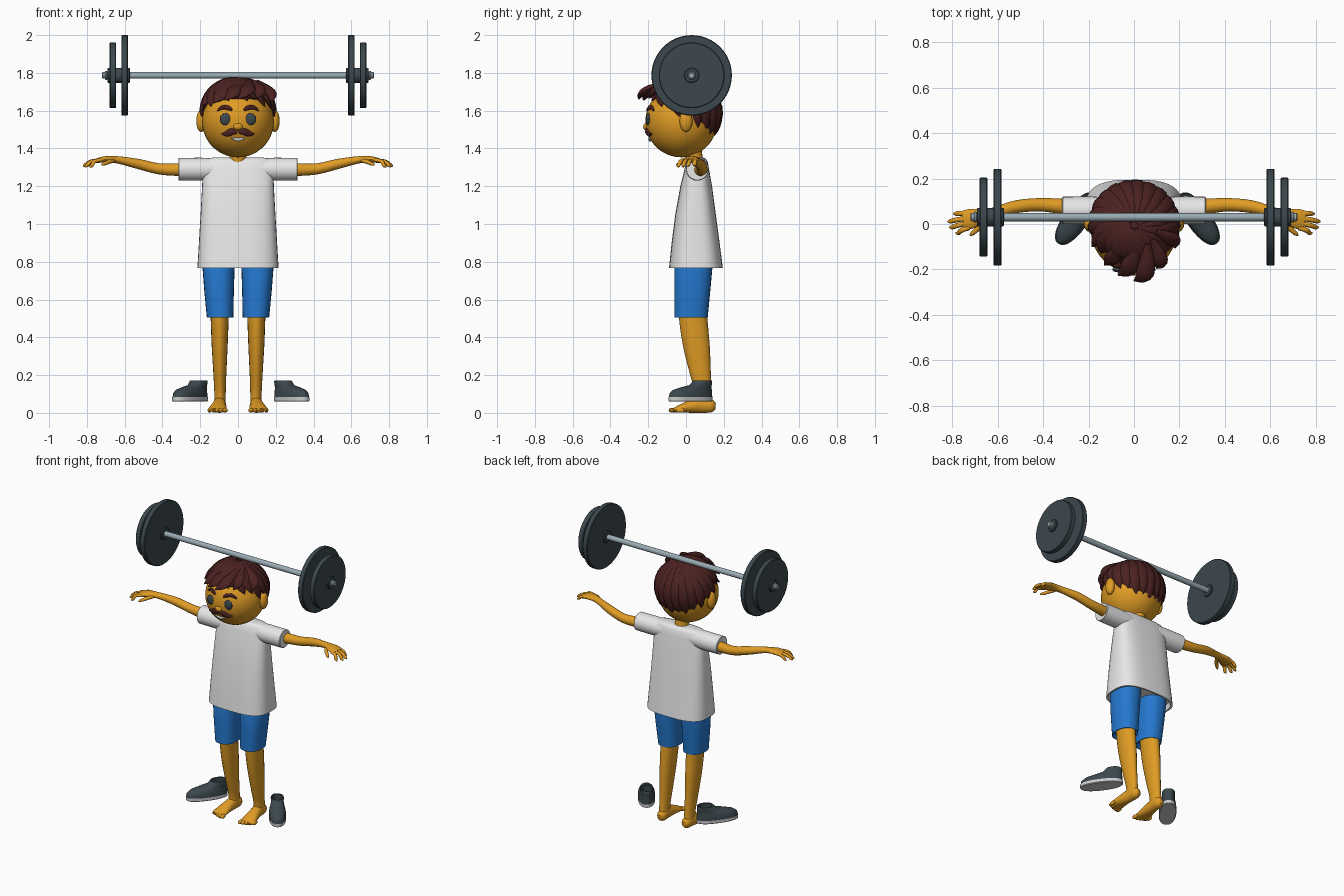
import bpy, bmesh, math
from mathutils import Vector, Matrix

if "Cube" in bpy.data.objects:
    bpy.data.objects.remove(bpy.data.objects["Cube"])


def material(name, r, g, b):
    m = bpy.data.materials.new(name)
    m.diffuse_color = (r, g, b, 1)
    m.use_nodes = True
    m.node_tree.nodes["Principled BSDF"].inputs["Base Color"].default_value = m.diffuse_color
    return m


SKIN = material("skin", 0.74, 0.33, 0.018)
HAIR = material("hair_brown", 0.07, 0.016, 0.015)
WHITE = material("shirt_white", 0.8, 0.8, 0.8)
BLUE = material("shorts_blue", 0.018, 0.19, 0.63)
SLATE = material("dark_slate", 0.045, 0.065, 0.075)
STEEL = material("steel", 0.32, 0.41, 0.45)
GREY = material("sole_grey", 0.6, 0.61, 0.62)


def finish(name, bm, mat, mirror=False, angle=40):
    bmesh.ops.recalc_face_normals(bm, faces=bm.faces)
    me = bpy.data.meshes.new(name)
    bm.to_mesh(me)
    bm.free()
    me.materials.append(mat)
    ob = bpy.data.objects.new(name, me)
    bpy.context.collection.objects.link(ob)
    bpy.ops.object.select_all(action='DESELECT')
    ob.select_set(True)
    bpy.context.view_layer.objects.active = ob
    bpy.ops.object.shade_smooth_by_angle(angle=math.radians(angle))
    if mirror:
        ob.modifiers.new("mirror", 'MIRROR').use_mirror_merge = False
    return ob


def spline(keys, steps):
    """Catmull-Rom through (x, y, z, width, height) stations."""
    out = []
    for i in range(len(keys) - 1):
        p0, p1, p2, p3 = keys[max(i - 1, 0)], keys[i], keys[i + 1], keys[min(i + 2, len(keys) - 1)]
        for k in range(steps):
            t = k / steps
            out.append([0.5 * (2 * b + (c - a) * t + (2 * a - 5 * b + 4 * c - d) * t * t
                               + (3 * b - a - 3 * c + d) * t ** 3) for a, b, c, d in zip(p0, p1, p2, p3)])
    return out + [list(keys[-1])]


def loft(name, keys, mat, n=20, steps=3, up=(0, 0, 1), axis=None, power=2, mirror=False, matrix=None):
    """Skin elliptical sections along a path; axis fixes the section direction."""
    st = spline(keys, steps)
    bm = bmesh.new()
    rings = []
    for i, s in enumerate(st):
        a, b = st[max(i - 1, 0)], st[min(i + 1, len(st) - 1)]
        t = Vector(axis) if axis else (Vector(b[:3]) - Vector(a[:3])).normalized()
        side = t.cross(Vector(up)).normalized()
        nor = side.cross(t)
        ring = []
        for k in range(n):
            c, d = math.cos(2 * math.pi * k / n), math.sin(2 * math.pi * k / n)
            c = math.copysign(abs(c) ** (2 / power), c)
            d = math.copysign(abs(d) ** (2 / power), d)
            ring.append(bm.verts.new(Vector(s[:3]) + side * max(s[3], .001) * c + nor * max(s[4], .001) * d))
        rings.append(ring)
    for r, q in zip(rings, rings[1:]):
        for k in range(n):
            bm.faces.new((r[k], r[(k + 1) % n], q[(k + 1) % n], q[k]))
    bm.faces.new(rings[0])
    bm.faces.new(rings[-1])
    if matrix:
        bm.transform(matrix)
    return finish(name, bm, mat, mirror)


def column(name, rows, mat, **kw):
    """Vertical loft from rows of (z, centre x, half width, front y, back y)."""
    keys = [(x, (f + b) / 2, z, w, (b - f) / 2) for z, x, w, f, b in rows]
    return loft(name, keys, mat, up=(0, 1, 0), axis=(0, 0, 1), **kw)


def ball(name, loc, size, mat, mirror=False, seg=20):
    bm = bmesh.new()
    bmesh.ops.create_uvsphere(bm, u_segments=seg, v_segments=seg // 2 + 2, radius=1)
    bm.transform(Matrix.Translation(loc) @ Matrix.Diagonal((*size, 1)))
    return finish(name, bm, mat, mirror)


def disc_x(name, x0, x1, r, mat, mirror=True, n=48):
    """Bevelled cylinder along x on the barbell axis."""
    e = min(.004, (x1 - x0) / 4)
    keys = [(x, .03, 1.787, q, q) for x, q in ((x0, r - e), (x0 + e, r), (x1 - e, r), (x1, r - e))]
    return loft(name, keys, mat, n=n, steps=1, mirror=mirror)


# Barbell
disc_x("bar", -.72, .72, .018, STEEL, False, 16)
disc_x("large_plate", .583, .618, .213, SLATE)
disc_x("small_plate", .645, .68, .174, SLATE)
disc_x("hub", .572, .692, .04, SLATE, n=24)
disc_x("end_collar", .692, .705, .024, STEEL, n=16)

# Head, ears, neck
HC, HR = Vector((0, -.025, 1.543)), .19
ball("head", HC, (HR, HR, HR), SKIN, seg=40)
ball("ear", (.195, 0, 1.545), (.026, .034, .058), SKIN, True)
column("neck", [(1.28, 0, .06, 0, .1), (1.34, 0, .045, 0, .09), (1.42, 0, .05, -.02, .08)], SKIN)


def face(x, z, out=0.0):
    return HC.y - math.sqrt(HR ** 2 - x ** 2 - (z - HC.z) ** 2) - out


def face_strip(name, pts, mat, mirror=True):
    keys = [(x, face(x, z, .002), z, w, .008) for x, z, w in pts]
    loft(name, keys, mat, n=12, up=(0, 1, 0), mirror=mirror)


# Face details
ball("eye", (.065, face(.065, 1.555) + .003, 1.555), (.031, .013, .032), SLATE, True)
ball("nose", (0, face(0, 1.515), 1.515), (.024, .014, .018), SKIN)
face_strip("eyebrow", [(.033, 1.603, .006), (.05, 1.614, .012), (.078, 1.618, .012), (.11, 1.6, .003)], HAIR)
face_strip("moustache", [(.003, 1.487, .011), (.03, 1.49, .018), (.058, 1.478, .016), (.086, 1.476, .003)], HAIR)
face_strip("mouth", [(-.037, 1.456, .003), (0, 1.446, .01), (.037, 1.456, .003)], GREY, False)

# Hair cap, tucked into the head below the hairline
C, R = Vector((0, -.008, 1.58)), Vector((.193, .188, .19))
bm = bmesh.new()
bmesh.ops.create_uvsphere(bm, u_segments=48, v_segments=32, radius=1)
for v in bm.verts:
    v.co = C + Vector(a * b for a, b in zip(v.co, R))
    y = v.co.y
    line = 1.665 if y < -.1 else 1.665 - .65 * (y + .1) if y < .02 else 1.587 - .9 * (y - .02)
    if v.co.z < max(line, 1.46):
        v.co = HC + (v.co - HC).normalized() * HR * .9
finish("hair_cap", bm, HAIR)


# Swirling locks from the crown to the hairline
def on_hair(azim, polar, k):
    d = Vector((math.sin(polar) * math.sin(azim), -math.sin(polar) * math.cos(azim), math.cos(polar)))
    return C + Vector(a * b * k for a, b in zip(d, R))


for i in range(22):
    az = 2 * math.pi * i / 22
    back = (1 - math.cos(az)) / 2
    end = math.radians(60 + 64 * back + 6 * (i % 2))
    keys = []
    for t, w in ((.05, .01), (.3, .026), (.6, .036), (.85, .026), (1, .002)):
        p = on_hair(az - .55 * (1 - t) * (1.3 - back), end * t, 1.0 + .02 * math.sin(math.pi * t))
        keys.append((*p, w, .003 + .3 * w))
    # sections lie flat against the head
    loft("hair_lock", keys, HAIR, n=8, up=on_hair(az, end * .6, 1) - C)

# Fringe sweeping forward
for x0, x1, tip_y, tip_z, w in ((.10, .00, -.25, 1.662, .04), (.03, -.07, -.225, 1.655, .042),
                                (-.05, -.13, -.18, 1.64, .04), (.13, .10, -.195, 1.665, .035),
                                (-.11, -.185, -.10, 1.63, .035), (.16, .18, -.105, 1.65, .035)):
    mid = ((x0 + x1) / 2, tip_y + .035, tip_z + .045)
    loft("fringe_lock", [(x0 * .6, tip_y * .35, 1.755, .015, .01), (*mid, w, .02),
                         (x1, tip_y, tip_z, .003, .003)], HAIR, n=10, steps=5, up=(0, -.5, 1))

# Shirt with hollow hem and sleeves
column("shirt", [(.80, 0, .195, -.07, .175), (.766, 0, .203, -.08, .185), (.766, 0, .215, -.09, .195),
                 (.9, 0, .207, -.076, .178), (1.05, 0, .198, -.057, .158), (1.2, 0, .19, -.03, .138),
                 (1.29, 0, .186, -.008, .122), (1.33, 0, .18, .002, .115), (1.347, 0, .165, .015, .103),
                 (1.352, 0, .13, .03, .09)], WHITE, n=40, steps=1, power=3)
loft("sleeve", [(x, .06, 1.29, r, r) for x, r in
                ((.1, .058), (.2, .061), (.313, .06), (.316, .057), (.316, .05), (.29, .049))],
     WHITE, n=28, steps=1, mirror=True)

# Shorts, legs
column("shorts_leg", [(.53, .095, .06, -.045, .1), (.505, .095, .066, -.056, .11), (.505, .095, .07, -.061, .115),
                      (.64, .1, .078, -.062, .128), (.77, .103, .085, -.062, .14), (.86, .1, .085, -.04, .14)],
       BLUE, n=28, steps=1, power=2.3, mirror=True)
column("leg", [(.56, .097, .05, -.04, .11), (.48, .097, .047, -.035, .115), (.35, .097, .042, -.015, .126),
               (.2, .096, .034, .022, .132), (.1, .095, .03, .05, .138), (.04, .095, .03, .05, .145)],
       SKIN, mirror=True)

# Feet and toes
loft("foot", [(.092, .156, .034, .012, .018), (.093, .135, .036, .03, .034), (.096, .08, .042, .033, .042),
              (.102, .02, .033, .04, .033), (.107, -.035, .021, .048, .02), (.108, -.065, .014, .044, .011)],
     SKIN, mirror=True)
for i in range(5):
    ball("toe", (.068 + .0205 * i, -.068 + .004 * i * i * .6, .014), (.014 - .0008 * i, .024, .013), SKIN, True, 12)

# Arms, palms, fingers, thumbs
loft("arm", [(.26, .075, 1.288, .034, .034), (.33, .079, 1.288, .033, .033), (.42, .085, 1.292, .029, .029),
             (.52, .076, 1.316, .028, .027), (.61, .052, 1.335, .023, .021), (.66, .038, 1.342, .027, .018),
             (.71, .025, 1.342, .043, .016), (.75, .016, 1.334, .042, .012)], SKIN, mirror=True)
for y, tx, ty, tz in ((.048, .795, .045, 1.308), (.026, .82, .012, 1.306),
                      (.004, .812, -.014, 1.303), (-.016, .785, -.04, 1.302)):
    loft("finger", [(.725, y, 1.338, .011, .01), ((.735 + tx) / 2, (y + ty) / 2, 1.332, .011, .01),
                    (tx - .012, ty, tz + .007, .010, .009), (tx, ty, tz, .004, .004)], SKIN, n=10, mirror=True)
loft("thumb", [(.655, .03, 1.337, .012, .011), (.68, -.012, 1.33, .012, .011),
               (.71, -.04, 1.318, .01, .009), (.722, -.05, 1.312, .004, .004)], SKIN, n=10, mirror=True)

# Empty shoes turned outward
for side, x in (("left", -.253), ("right", .283)):
    turn = math.radians(-36 if x < 0 else 36)
    M = Matrix.Translation((x, .025, 0)) @ Matrix.Rotation(turn, 4, 'Z')
    column(side + "_sole", [(.06, 0, .05, -.134, .13), (.064, 0, .054, -.138, .134), (.084, 0, .054, -.138, .134)],
           GREY, n=32, steps=1, power=2.3, matrix=M)
    column(side + "_shoe", [(.083, 0, .053, -.136, .132), (.105, 0, .052, -.132, .132), (.122, 0, .047, -.11, .131),
                            (.135, 0, .042, -.06, .13), (.147, 0, .04, .0, .13), (.168, 0, .041, .022, .13),
                            (.172, 0, .039, .026, .128), (.17, 0, .032, .035, .121), (.11, 0, .032, .035, .121)],
           SLATE, n=32, steps=1, power=2.2, matrix=M)
    column(side + "_lining", [(.112, 0, .031, .037, .119), (.118, 0, .031, .037, .119)],
           GREY, n=24, steps=1, matrix=M)
